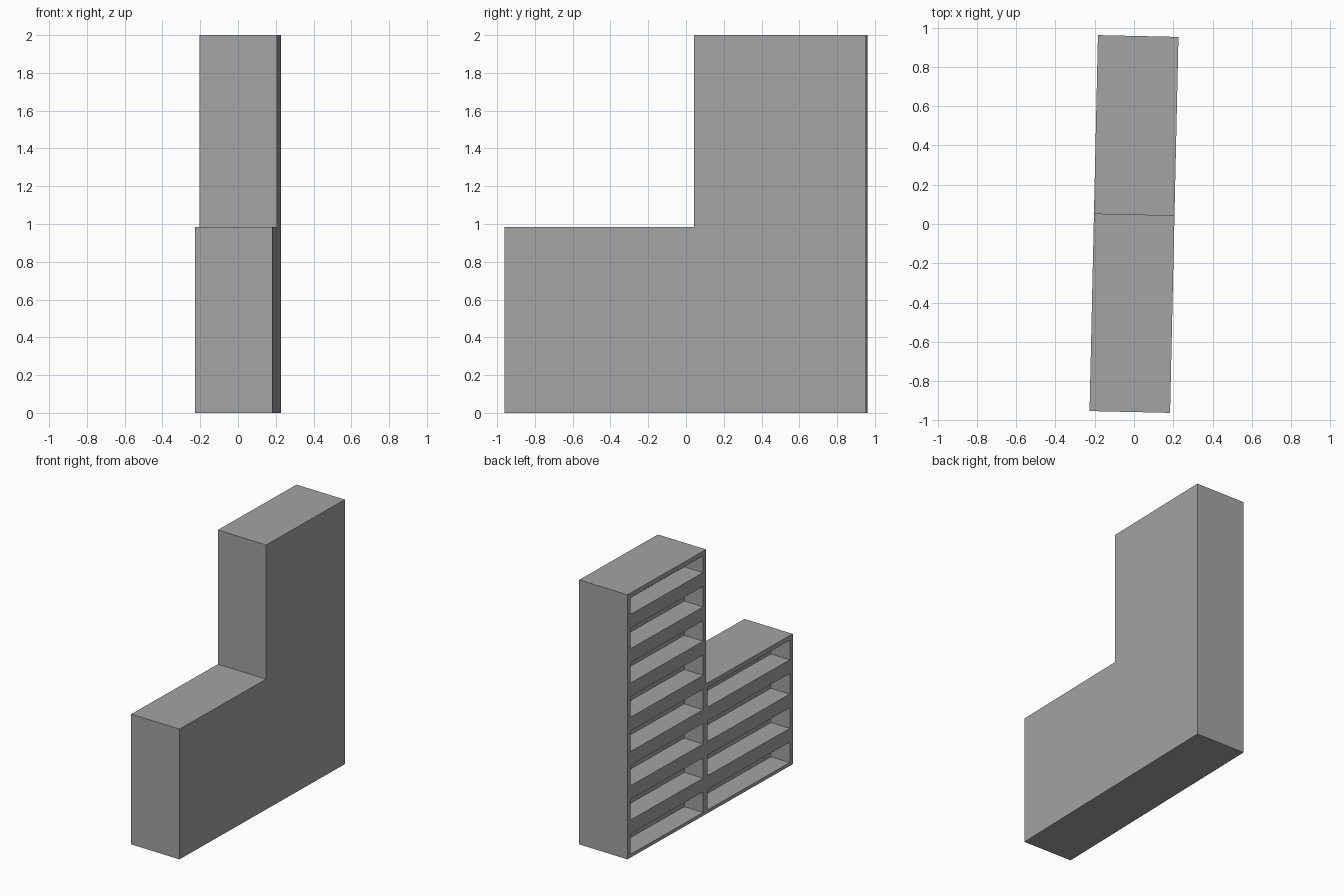
import bpy, bmesh, math
from mathutils import Matrix

if "Cube" in bpy.data.objects:
    bpy.data.objects.remove(bpy.data.objects["Cube"])

TURN = Matrix.Rotation(math.radians(-1.28), 4, 'Z')   # slight turn of the whole unit
HX, Y0, YS, Y1 = 0.205, -0.957, 0.046, 0.957          # half depth, front, step, back
LOW, HIGH = 0.985, 2.0
DEPTH, WALL, PITCH, GAP = 0.16, 0.035, 0.259, 0.155

# Dark grey finish
grey = bpy.data.materials.new("dark_grey")
grey.diffuse_color = (0.37, 0.37, 0.37, 1)
grey.use_nodes = True
grey.node_tree.nodes["Principled BSDF"].inputs["Base Color"].default_value = grey.diffuse_color


def mesh_object(name, bm):
    bmesh.ops.recalc_face_normals(bm, faces=bm.faces)
    me = bpy.data.meshes.new(name)
    bm.to_mesh(me)
    bm.free()
    me.materials.append(grey)
    ob = bpy.data.objects.new(name, me)
    bpy.context.collection.objects.link(ob)
    ob.matrix_world = TURN
    return ob


def add_box(bm, x0, x1, y0, y1, z0, z1):
    m = Matrix.Translation(((x0 + x1) / 2, (y0 + y1) / 2, (z0 + z1) / 2)) \
        @ Matrix.Diagonal((x1 - x0, y1 - y0, z1 - z0, 1))
    bmesh.ops.create_cube(bm, size=1, matrix=m)


# Stepped cabinet body: L profile extruded across its depth
bm = bmesh.new()
profile = [(Y0, 0), (Y1, 0), (Y1, HIGH), (YS, HIGH), (YS, LOW), (Y0, LOW)]
face = bm.faces.new([bm.verts.new((-HX, y, z)) for y, z in profile])
ext = bmesh.ops.extrude_face_region(bm, geom=[face], use_keep_orig=True)
bmesh.ops.translate(bm, vec=(2 * HX, 0, 0),
                    verts=[v for v in ext['geom'] if isinstance(v, bmesh.types.BMVert)])
cabinet = mesh_object("stepped_shelf_cabinet", bm)

# Shelf recesses: eight in the tall column, four in the low one
bm = bmesh.new()
for y0, y1, top, count in ((YS + WALL, Y1 - WALL, HIGH, 8), (Y0 + WALL, YS - WALL / 2, LOW, 4)):
    for i in range(count):
        z = 0.025 + i * PITCH
        add_box(bm, -HX - 0.1, -HX + DEPTH, y0, y1, z, min(z + GAP, top - WALL))
recesses = mesh_object("shelf_recess_cutter", bm)
recesses.hide_render = True
recesses.hide_set(True)

cut = cabinet.modifiers.new("recesses", 'BOOLEAN')
cut.operation = 'DIFFERENCE'
cut.solver = 'EXACT'
cut.object = recesses
